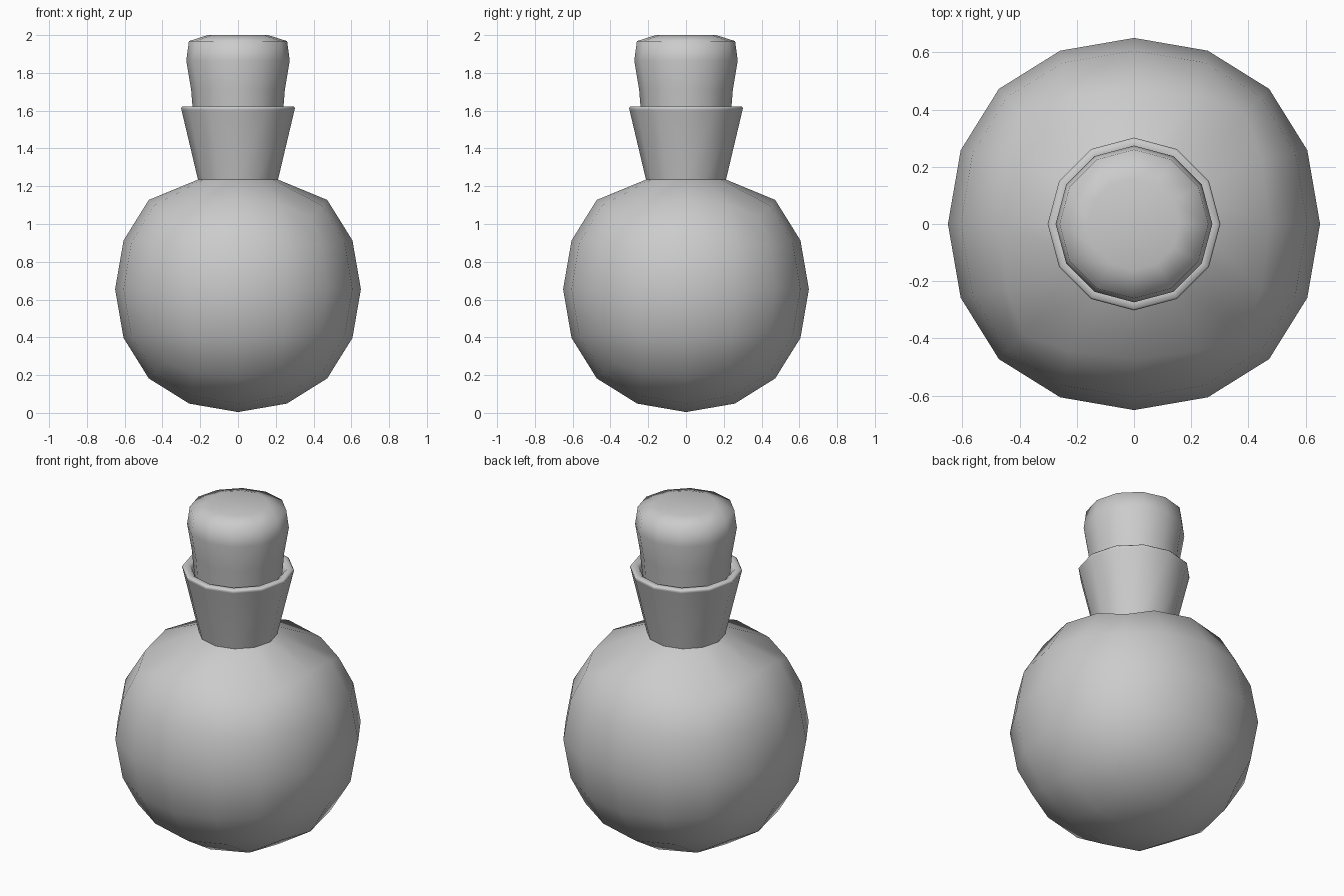
import bpy, bmesh
from math import cos, sin, pi, atan2, radians

if "Cube" in bpy.data.objects:
    bpy.data.objects.remove(bpy.data.objects["Cube"])

SIDES = 12
CENTRE_Z = 0.655


def ring(bm, r, z):
    return [bm.verts.new((r * cos(2 * pi * i / SIDES), r * sin(2 * pi * i / SIDES), z))
            for i in range(SIDES)]


def lathe(bm, first, profile):
    """Continue a ring upwards through a list of (radius, z); return the last ring."""
    for r, z in profile:
        nxt = ring(bm, r, z)
        for i in range(SIDES):
            j = (i + 1) % SIDES
            bm.faces.new((first[i], first[j], nxt[j], nxt[i]))
        first = nxt
    return first


def finish(name, bm, sharp_angle):
    bmesh.ops.recalc_face_normals(bm, faces=bm.faces[:])
    for f in bm.faces:
        f.smooth = True
    for e in bm.edges:
        if len(e.link_faces) == 2:
            e.smooth = e.calc_face_angle(0) < radians(sharp_angle)
    me = bpy.data.meshes.new(name)
    bm.to_mesh(me)
    bm.free()
    ob = bpy.data.objects.new(name, me)
    bpy.context.collection.objects.link(ob)
    return ob


# Round body: a cube rounded by subdivision
bpy.ops.mesh.primitive_cube_add(size=1.55)
cube = bpy.context.object
sub = cube.modifiers.new("round", 'SUBSURF')
sub.levels = sub.render_levels = 2
bm = bmesh.new()
bm.from_object(cube, bpy.context.evaluated_depsgraph_get())
bpy.data.objects.remove(cube)

# Open the top and join the 16-point hole to the 12-sided neck
top = []
for f in bm.faces:
    c = f.calc_center_median()
    if c.z > max(abs(c.x), abs(c.y)) + 1e-4:
        top.append(f)
bmesh.ops.delete(bm, geom=top, context='FACES')
bmesh.ops.translate(bm, verts=bm.verts[:], vec=(0, 0, CENTRE_Z))
rim = {v for e in bm.edges if e.is_boundary for v in e.verts}
rim = sorted(rim, key=lambda v: (atan2(v.co.y, v.co.x) + 0.01) % (2 * pi))
neck = ring(bm, 0.212, 1.235)
for q in range(4):
    o = [rim[(4 * q + k) % 16] for k in range(5)]
    n = [neck[(3 * q + k) % 12] for k in range(4)]
    for face in ((o[0], o[1], n[1], n[0]), (o[1], o[2], n[1]), (o[2], n[2], n[1]),
                 (o[2], o[3], n[2]), (o[3], o[4], n[3], n[2])):
        bm.faces.new(face)

# Flared neck with a thin lip turning inwards
lathe(bm, neck, [(0.299, 1.603), (0.302, 1.613), (0.296, 1.621), (0.265, 1.621),
                 (0.25, 1.607), (0.22, 1.48)])
finish("bottle", bm, 60)

# Stopper, wider at the top with a softened edge
bm = bmesh.new()
base = ring(bm, 0.215, 1.45)
bm.faces.new(base[::-1])
cap = lathe(bm, base, [(0.24, 1.61), (0.248, 1.71), (0.274, 1.865), (0.26, 1.968), (0.16, 2.0)])
bm.faces.new(cap)
finish("stopper", bm, 80)
